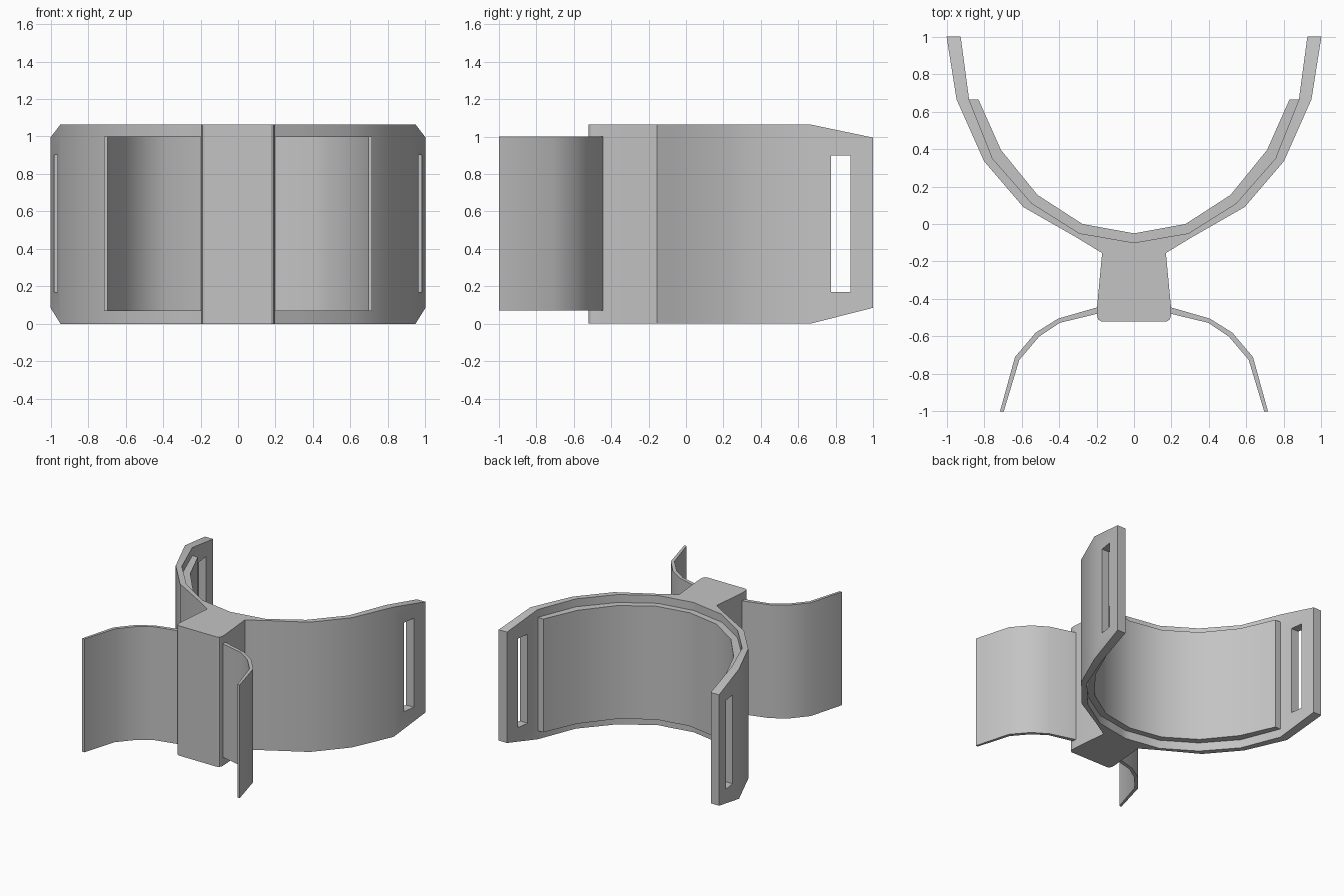
import bpy, bmesh, math

cube = bpy.data.objects.get("Cube")
if cube:
    bpy.data.objects.remove(cube)

grey = bpy.data.materials.new("plain grey")
grey.use_nodes = True
grey.diffuse_color = (0.55, 0.55, 0.55, 1)
grey.node_tree.nodes["Principled BSDF"].inputs["Base Color"].default_value = grey.diffuse_color


def mirrored(points):
    """Half path starting on the centre line -> full symmetric path."""
    return [(-x, y) for x, y in reversed(points[1:])] + points


def strip(name, outer, inner, bottom, top, tip=None):
    """Solid strip between two plan paths; tip gives the z range of both ends."""
    bm = bmesh.new()
    rings = []
    for i, (o, n) in enumerate(zip(outer, inner)):
        lo, hi = tip if tip and i in (0, len(outer) - 1) else (bottom, top)
        rings.append([bm.verts.new((*p, z)) for p, z in ((o, lo), (o, hi), (n, hi), (n, lo))])
    for a, b in zip(rings, rings[1:]):
        for k in range(4):
            j = (k + 1) % 4
            bm.faces.new((a[k], a[j], b[j], b[k]))
    bm.faces.new(rings[0])
    bm.faces.new(rings[-1])
    bmesh.ops.recalc_face_normals(bm, faces=bm.faces)
    mesh = bpy.data.meshes.new(name)
    bm.to_mesh(mesh)
    bm.free()
    mesh.materials.append(grey)
    obj = bpy.data.objects.new(name, mesh)
    bpy.context.collection.objects.link(obj)
    return obj


def smooth(obj):
    bpy.ops.object.select_all(action='DESELECT')
    obj.select_set(True)
    bpy.context.view_layer.objects.active = obj
    bpy.ops.object.shade_smooth_by_angle(angle=math.radians(32))


HEIGHT = 1.065

# Rear cradle, with the mounting block swelling out of its front
band_outer = [(0, -.52), (.175, -.52), (.19, -.51), (.198, -.49), (.198, -.45),
              (.17, -.155), (.31, -.07), (.59, .09), (.80, .335), (.947, .665), (1, 1)]
band_inner = [(0, -.10), (.04, -.093), (.07, -.088), (.09, -.084), (.12, -.079),
              (.17, -.07), (.29, -.05), (.545, .11), (.755, .35), (.88, .665), (.925, 1)]
cradle = strip("cradle_and_block", mirrored(band_outer), mirrored(band_inner),
               0, HEIGHT, tip=(.085, .995))

# Strap slots cut through both arms
slot = strip("slot_cutter", [(-1.2, .775), (1.2, .775)], [(-1.2, .88), (1.2, .88)], .17, .90)
slot.hide_render = True
slot.hide_set(True)
cut = cradle.modifiers.new("strap_slots", 'BOOLEAN')
cut.operation = 'DIFFERENCE'
cut.solver = 'EXACT'
cut.object = slot
bpy.context.view_layer.objects.active = cradle
bpy.ops.object.modifier_apply(modifier=cut.name)
bpy.data.objects.remove(slot)
smooth(cradle)

# Raised pad lining the inside of the cradle
pad_back = [(0, -.10), (.29, -.05), (.545, .11), (.755, .35), (.88, .665)]
pad_face = [(0, -.05), (.275, 0), (.515, .155), (.71, .395), (.83, .665)]
smooth(strip("inner_pad", mirrored(pad_back), mirrored(pad_face), .07, 1.0))

# Thin curved clip arms at the front
clip_rear = [(.18, -.44), (.405, -.505), (.525, -.58), (.635, -.71), (.715, -1)]
clip_front = [(.18, -.475), (.395, -.527), (.505, -.60), (.612, -.725), (.695, -1)]
for side, s in (("left", 1), ("right", -1)):
    smooth(strip(side + "_clip_arm", [(s * x, y) for x, y in clip_rear],
                 [(s * x, y) for x, y in clip_front], .07, 1.0))
